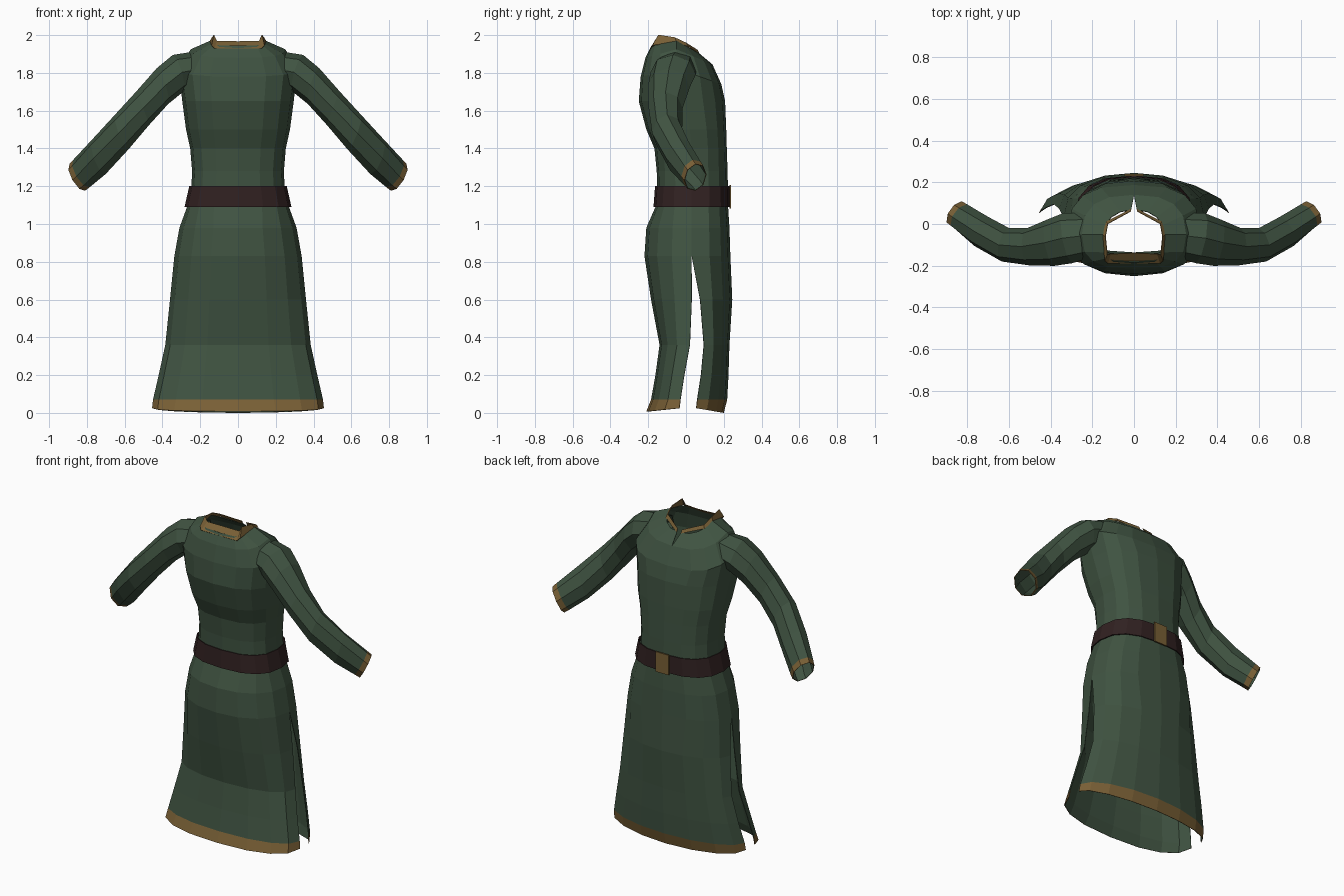
import bpy
import bmesh
from math import sin, cos, pi
from mathutils import Vector

default = bpy.data.objects.get("Cube")
if default:
    bpy.data.objects.remove(default, do_unlink=True)


def material(name, rgb):
    mat = bpy.data.materials.new(name)
    mat.use_nodes = True
    color = (*rgb, 1)
    mat.diffuse_color = color
    mat.node_tree.nodes["Principled BSDF"].inputs["Base Color"].default_value = color
    return mat


GREEN = material("green cloth", (0.05, 0.086, 0.053))
GOLD = material("gold trim", (0.19, 0.115, 0.036))
LEATHER = material("dark leather", (0.03, 0.015, 0.015))


def loft(bm, rows, closed=False):
    """Skin a grid of point rows with quads."""
    grid = [[bm.verts.new(p) for p in row] for row in rows]
    count = len(grid[0])
    for low, high in zip(grid, grid[1:]):
        for i in range(count if closed else count - 1):
            j = (i + 1) % count
            bm.faces.new((low[i], low[j], high[j], high[i]))


def finish(name, bm, materials, centre, thickness, offset, trim_rule=None):
    """Weld, orient outward, colour, mirror across x and thicken."""
    bmesh.ops.remove_doubles(bm, verts=bm.verts, dist=0.001)
    bmesh.ops.recalc_face_normals(bm, faces=bm.faces)
    bm.normal_update()
    centre = Vector(centre)
    facing = sum(f.normal.dot(f.calc_center_median() - centre) for f in bm.faces)
    if facing < 0:
        bmesh.ops.reverse_faces(bm, faces=bm.faces)
    if trim_rule:
        for f in bm.faces:
            f.material_index = int(trim_rule(f.calc_center_median()))
    mesh = bpy.data.meshes.new(name)
    bm.to_mesh(mesh)
    bm.free()
    for mat in materials:
        mesh.materials.append(mat)
    obj = bpy.data.objects.new(name, mesh)
    bpy.context.collection.objects.link(obj)
    mirror = obj.modifiers.new("mirror", "MIRROR")
    mirror.merge_threshold = 0.002
    solid = obj.modifiers.new("thickness", "SOLIDIFY")
    solid.thickness = thickness
    solid.offset = offset
    # The lining behind gold trim is plain cloth
    solid.material_offset = -1


def arc(hx, edge_y, mid_y, edge_z, mid_z, power=0.78, gap=0, steps=4):
    """Quarter outline from the side seam to the middle of a panel."""
    points = []
    for k in range(steps + 1):
        a = pi / 2 * k / steps
        c = max(cos(a), 0) ** power if k < steps else 0
        s = sin(a) ** power
        points.append((gap + (hx - gap) * c,
                       edge_y + (mid_y - edge_y) * s,
                       edge_z + (mid_z - edge_z) * s))
    return points


# Garment body: z, half width, then edge and middle y of each panel
body_rows = [
    (1.65, .295, -.01, -.25, -.01, .207),
    (1.5, .275, .02, -.21, .02, .213),
    (1.4, .253, .03, -.167, .03, .216),
    (1.28, .243, .03, -.155, .03, .22),
    (1.19, .247, .03, -.153, .03, .222),
    (1.09, .27, .03, -.162, .03, .223),
    (.98, .31, .03, -.21, .03, .23),
    (.83, .337, .03, -.22, .03, .235),
    (.6, .36, .03, -.185, .075, .245),
    (.36, .385, .02, -.14, .095, .23),
    (.2, .42, -.01, -.162, .08, .225),
    (.07, .45, -.03, -.185, .06, .218),
]
minus_panel = [
    arc(.148, -.05, -.182, 1.97, 1.945, power=.45),
    arc(.25, -.05, -.215, 1.925, 1.88, power=.7),
    arc(.315, -.04, -.24, 1.82, 1.78),
]
# The opposite panel opens in a short neck slit
plus_panel = [
    arc(.148, -.05, .068, 1.97, 1.905, power=1, gap=.014),
    arc(.25, -.05, .14, 1.925, 1.845),
    arc(.315, -.04, .187, 1.82, 1.74, power=.72),
]
for z, hx, e0, m0, e1, m1 in body_rows:
    minus_panel.append(arc(hx, e0, m0, z, z, power=.9 if z < 1 else .78))
    plus_panel.append(arc(hx, e1, m1, z, z, power=1 if z < .7 else .8))
minus_panel.append(arc(.455, -.035, -.21, .025, .008, power=.85))
plus_panel.append(arc(.455, .055, .2, .025, 0, power=1))

bm = bmesh.new()
loft(bm, minus_panel)
loft(bm, plus_panel)
finish("tunic_body", bm, [GREEN, GOLD], (0, 0, 1), .004, -1, lambda c: c.z < .066)

# Sleeves: upper x z, lower x z, centre y, half depth
sleeve_rows = [
    (.19, 1.92, .22, 1.73, -.05, .105),
    (.345, 1.895, .29, 1.70, -.068, .122),
    (.43, 1.825, .37, 1.635, -.09, .112),
    (.54, 1.70, .47, 1.525, -.108, .09),
    (.65, 1.58, .58, 1.395, -.1, .082),
    (.765, 1.455, .70, 1.265, -.035, .078),
    (.872, 1.34, .785, 1.195, .035, .068),
    (.892, 1.318, .81, 1.176, .05, .066),
]
centres = [Vector(((ux + lx) / 2, y, (uz + lz) / 2))
           for ux, uz, lx, lz, y, depth in sleeve_rows]
rings = []
for i, (ux, uz, lx, lz, y, depth) in enumerate(sleeve_rows):
    along = centres[min(i + 1, len(centres) - 1)] - centres[max(i - 1, 0)]
    up = Vector((ux - lx, 0, uz - lz)) / 2
    side = along.cross(up).normalized() * depth
    rings.append([centres[i] + up * cos(a) + side * sin(a)
                  for a in [2 * pi * k / 8 for k in range(8)]])
bm = bmesh.new()
loft(bm, rings, closed=True)
cuff = (centres[-2] + centres[-1]) / 2
cuff_axis = centres[-1] - centres[-2]
finish("sleeves", bm, [GREEN, GOLD], centres[4], .004, -1,
       lambda c: (c - cuff).length < .09 and (c - cuff).dot(cuff_axis) > -.0008)

# Standing collar trim
collar_top = [(0, -.137, 1.965), (.112, -.142, 1.968), (.126, -.145, 2),
              (.135, -.06, 1.987), (.124, 0, 1.958), (.014, .06, 1.92)]
collar_base = [(0, -.188, 1.928), (.125, -.188, 1.928), (.14, -.175, 1.945),
               (.15, -.05, 1.962), (.132, .01, 1.938), (.014, .07, 1.9)]
bm = bmesh.new()
loft(bm, [collar_base, collar_top])
finish("collar_trim", bm, [GOLD], (0, -.05, 1.9), .003, 1)

# Belt
bm = bmesh.new()
for panel in ((-.158, -.166), (.224, .226)):
    loft(bm, [arc(.252, .03, panel[0], 1.2, 1.2),
              arc(.277, .03, panel[1], 1.09, 1.09)])
finish("belt", bm, [LEATHER], (0, .03, 1.15), .006, 1)

# Buckle plate
bpy.ops.mesh.primitive_cube_add(size=1, location=(0, .234, 1.145))
buckle = bpy.context.object
buckle.name = "buckle"
buckle.scale = (.09, .009, .125)
buckle.data.materials.append(GOLD)
